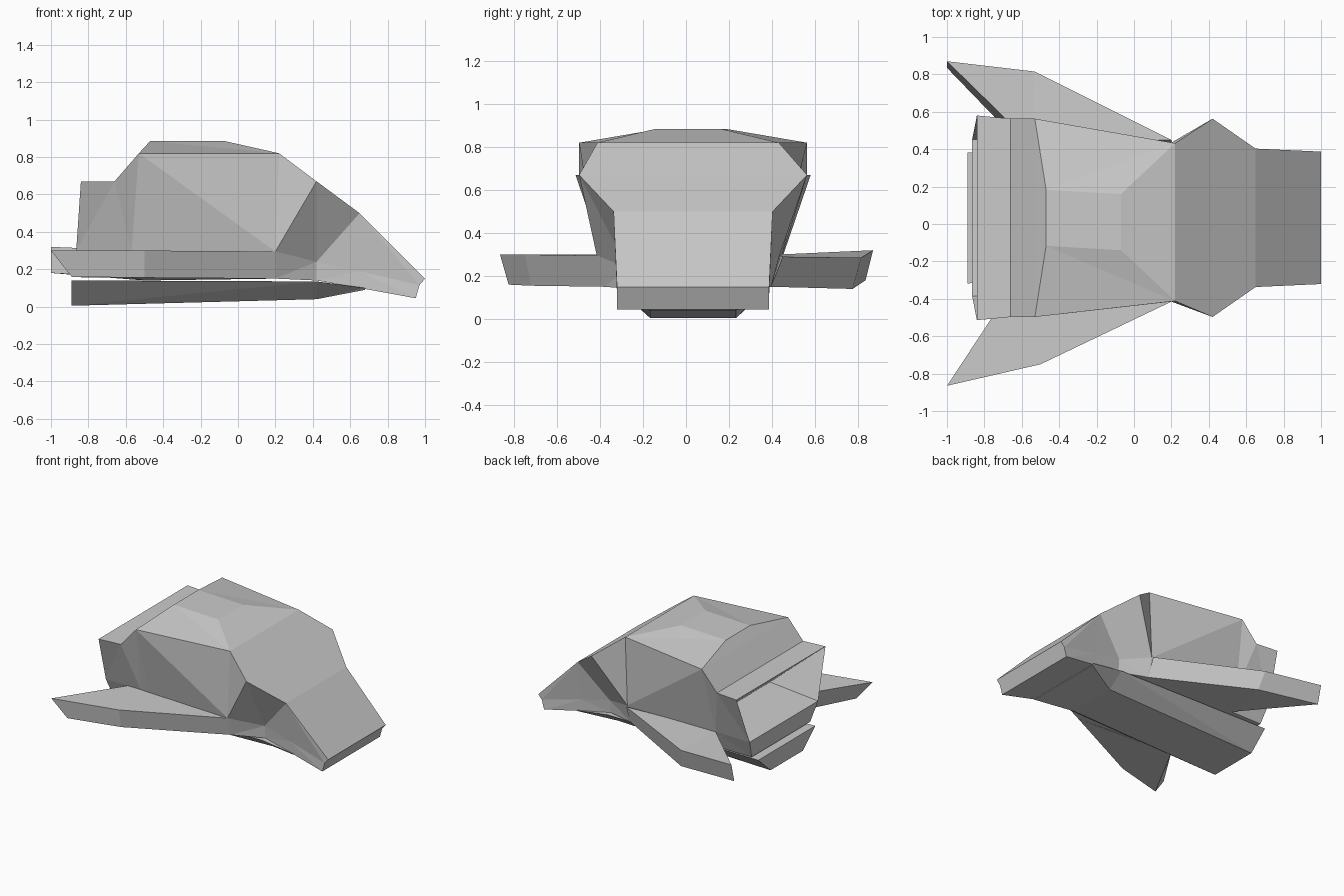
import bpy, bmesh

cube = bpy.data.objects.get("Cube")
if cube:
    bpy.data.objects.remove(cube, do_unlink=True)

COLOUR = (0.6, 0.6, 0.6, 1)
grey = bpy.data.materials.new("hull_grey")
grey.use_nodes = True
grey.diffuse_color = COLOUR
grey.node_tree.nodes["Principled BSDF"].inputs["Base Color"].default_value = COLOUR

MID = 0.033    # centre line of the hull
FORE = 0.01    # centre line at the front of the cabin


def finish(bm, name):
    bmesh.ops.remove_doubles(bm, verts=bm.verts, dist=0.0005)
    bmesh.ops.recalc_face_normals(bm, faces=bm.faces)
    mesh = bpy.data.meshes.new(name)
    bm.to_mesh(mesh)
    bm.free()
    mesh.materials.append(grey)
    obj = bpy.data.objects.new(name, mesh)
    bpy.context.collection.objects.link(obj)
    return obj


def loft(name, stations, pocket=None):
    """Skin mirrored half sections (centre, points from top to bottom)."""
    bm = bmesh.new()
    rings = []
    for mid, half in stations:
        left = [bm.verts.new((x, mid + y, z)) for x, y, z in half]
        right = [bm.verts.new((x, mid - y, z)) for x, y, z in half]
        rings.append(left + right[::-1])
    n = len(rings[0])
    for a, b in zip(rings, rings[1:]):
        # facets lean forward on the cheeks and the stern
        lean = 0.2 < a[1].co.x < 0.6 or a[1].co.x < -0.6
        for i in range(n):
            j = (i + 1) % n
            if i in (n // 2 - 1, n - 1):         # roof and floor strips
                bm.faces.new((a[i], a[j], b[j], b[i]))
            elif (i < n // 2) != lean:           # mirrored facet diagonals
                bm.faces.new((a[i], a[j], b[j]))
                bm.faces.new((a[i], b[j], b[i]))
            else:
                bm.faces.new((a[i], a[j], b[i]))
                bm.faces.new((a[j], b[j], b[i]))
    bm.faces.new(rings[-1])
    if pocket:
        # recessed stern: sloping shelf and ceiling meeting deep inside
        r = rings[0]
        px, py, pz = pocket
        inner = [bm.verts.new((px, MID + s * py, pz)) for s in (1, -1)]
        bm.faces.new((r[0], r[1], inner[0], inner[1], r[6], r[7]))
        bm.faces.new((r[2], inner[0], inner[1], r[5]))
        bm.faces.new((r[1], r[2], inner[0]))
        bm.faces.new((r[6], r[5], inner[1]))
        bm.faces.new((r[2], r[3], r[4], r[5]))
    else:
        bm.faces.new(rings[0])
    return finish(bm, name)


# Main hull: roof, shoulder, waist and floor of each section, stern to nose
mid_rear = [(-.53, .53, .82), (-.5, .415, .3), (-.5, .36, .155)]
mid_front = [(.22, .422, .82), (.2, .425, .295), (.2, .385, .15)]
loft("hull", [
    (MID, [(-.84, .15, .67), (-.84, .547, .67), (-.865, .42, .3), (-.84, .36, .155)]),
    (MID, [(-.66, .15, .67), (-.66, .53, .67), (-.57, .415, .3), (-.57, .36, .155)]),
    (MID, [(-.53, .15, .82)] + mid_rear),
    (MID, [(-.47, .15, .885)] + mid_rear),
    (FORE, [(-.07, .15, .885)] + mid_front),
    (FORE, [(.22, .15, .82)] + mid_front),
    (MID, [(.42, .15, .67), (.42, .53, .67), (.42, .305, .24), (.42, .295, .14)]),
    (MID, [(.65, .15, .5), (.65, .37, .5), (.65, .325, .19), (.65, .32, .1)]),
    (MID, [(1, .15, .15), (1, .354, .15), (.97, .354, .115), (.95, .354, .045)]),
], pocket=(-.48, .38, .36))

# Keel slung under the hull, flaring to meet the underside of the nose
loft("keel", [
    (MID, [(-.89, .35, .14), (-.89, .2, .005)]),
    (MID, [(.42, .33, .135), (.42, .2, .04)]),
    (MID, [(.68, .33, .1), (.68, .32, .09)]),
])


# Swept wings: top outline and bottom outline joined by edge faces
def wing(name, side, top, bottom):
    bm = bmesh.new()
    upper, lower = ([bm.verts.new((x, side * y, z)) for x, y, z in pts]
                    for pts in (top, bottom))
    for i in range(4):
        j = (i + 1) % 4
        bm.faces.new((upper[i], upper[j], lower[j], lower[i]))
    for u in (upper, lower):
        bm.faces.new((u[0], u[1], u[3]))
        bm.faces.new((u[1], u[2], u[3]))
    return finish(bm, name)


wing("left_wing", 1,
     [(.2, .45, .29), (-.53, .815, .285), (-1, .87, .32), (-.55, .43, .3)],
     [(.2, .395, .15), (-.5, .775, .14), (-1, .835, .18), (-.57, .39, .155)])
wing("right_wing", -1,
     [(.2, .415, .295), (-.5, .75, .3), (-1, .865, .3), (-.68, .38, .3)],
     [(.2, .375, .15), (-.5, .72, .155), (-.89, .825, .16), (-.62, .33, .155)])
